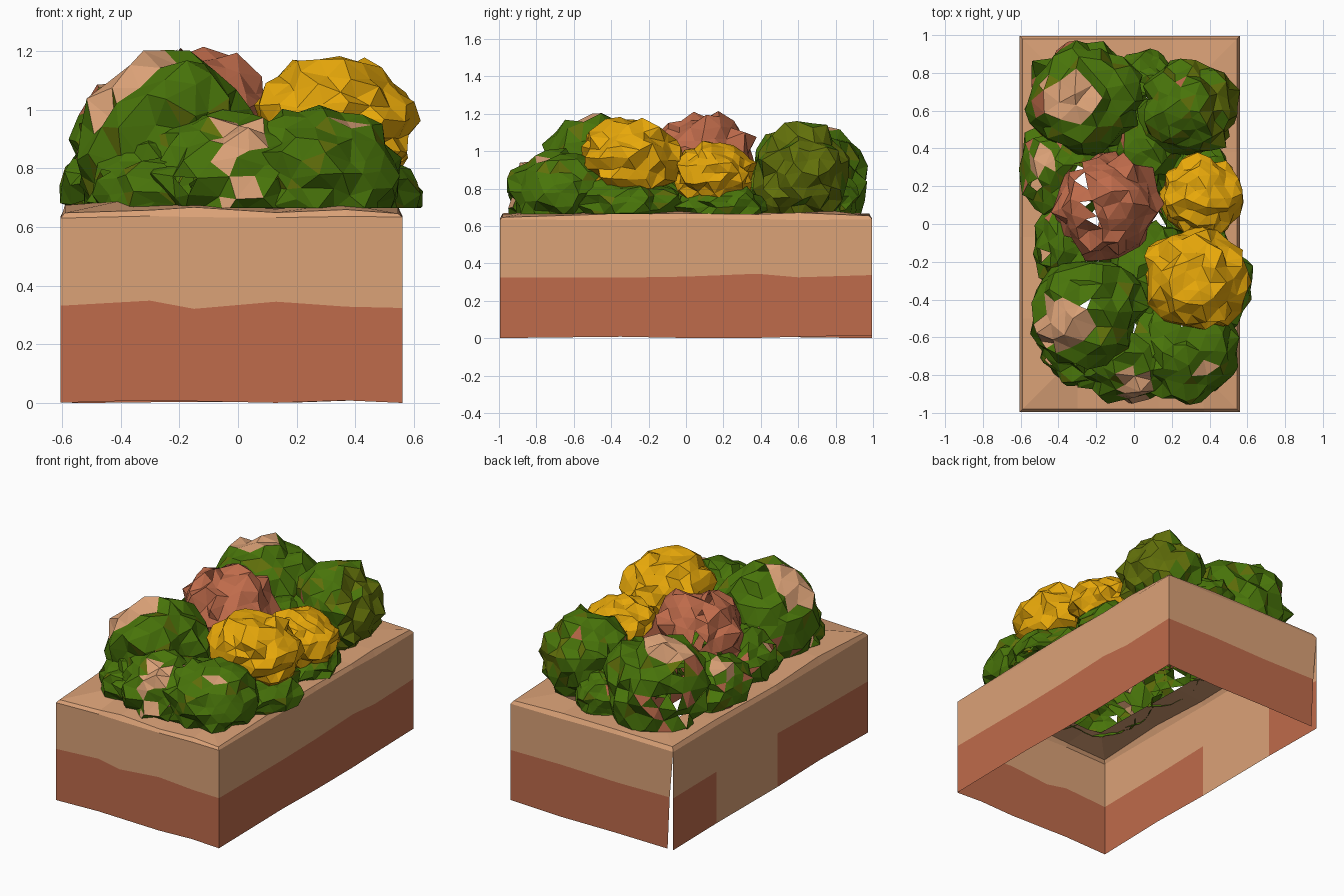
import bpy, bmesh, math, random
from mathutils import Vector

if "Cube" in bpy.data.objects:
    bpy.data.objects.remove(bpy.data.objects["Cube"])

random.seed(7)


def material(name, rgb):
    m = bpy.data.materials.new(name)
    m.diffuse_color = (*rgb, 1)
    m.use_nodes = True
    m.node_tree.nodes["Principled BSDF"].inputs["Base Color"].default_value = m.diffuse_color
    return m


TAN, CLAY, GREEN, OLIVE, YELLOW = range(5)
MATS = [
    material("tan stone", (0.71, 0.36, 0.185)),
    material("terracotta", (0.52, 0.147, 0.07)),
    material("leaf green", (0.065, 0.175, 0.003)),
    material("olive green", (0.12, 0.16, 0.003)),
    material("yellow bloom", (0.80, 0.39, 0.003)),
]


def finish(bm, name):
    me = bpy.data.meshes.new(name)
    bm.to_mesh(me)
    bm.free()
    for m in MATS:
        me.materials.append(m)
    ob = bpy.data.objects.new(name, me)
    bpy.context.collection.objects.link(ob)
    return ob


# ---- planter: thin open-bottomed walls with a rim that turns inward
X0, X1, Y = -0.605, 0.56, 0.995
path = [(X0, y) for y in (Y, 0.55, -0.07, -0.5, -Y)]
path += [(x, -Y) for x in (-0.3, -0.15, 0.13, 0.37)]
path += [(X1, y) for y in (-Y, -0.35, 0, 0.38, 0.6, Y)]
path += [(x, Y) for x in (0.2, -0.2, X0)]
rings = [0.0, 0.335, 0.635, 0.66, 0.675]    # heights
inset = [0.0, 0.0, 0.0, 0.015, 0.20]        # inward shift
gap = [0.04, 0.025, 0.0, 0.0, 0.0]          # split at the back left corner
bm = bmesh.new()
grid = []
for r, z in enumerate(rings):
    row = []
    for i, (x, y) in enumerate(path):
        px = min(max(x, X0 + inset[r]), X1 - inset[r])
        py = min(max(y, -Y + inset[r]), Y - inset[r])
        if i == len(path) - 1:
            px += gap[r]
        edge = i in (0, len(path) - 1)
        wob = 0 if edge else random.uniform(0, 0.018) if r == 0 else random.uniform(-0.015, 0.015)
        if r == 2:
            wob *= 0.5
        row.append(bm.verts.new((px, py, z + wob)))
    grid.append(row)
for r in range(len(rings) - 1):
    for i in range(len(path) - 1):
        f = bm.faces.new((grid[r][i], grid[r][i + 1], grid[r + 1][i + 1], grid[r + 1][i]))
        # lower course is terracotta, with one tan patch on the left side
        f.material_index = CLAY if r == 0 and i != 1 else TAN
bmesh.ops.remove_doubles(bm, verts=bm.verts, dist=0.0005)
finish(bm, "planter_box")

# ---- bushes: rough low-poly balls cut off at the soil line
BUSHES = [  # name, centre, radii, colour
    ("clay_flower_bush", (-0.15, 0.10, 0.93), (0.28, 0.29, 0.28), CLAY),
    ("yellow_bush_large", (0.33, -0.30, 0.96), (0.28, 0.27, 0.22), YELLOW),
    ("yellow_bush_small", (0.36, 0.15, 0.88), (0.21, 0.21, 0.17), YELLOW),
    ("green_bush_back_right", (0.29, 0.61, 0.88), (0.26, 0.26, 0.27), GREEN),
    ("green_bush_back_left", (-0.26, 0.66, 0.83), (0.31, 0.31, 0.31), GREEN),
    ("green_bush_front_left", (-0.24, -0.47, 0.84), (0.31, 0.31, 0.34), GREEN),
    ("green_bush_front_right", (0.27, -0.66, 0.78), (0.29, 0.29, 0.23), GREEN),
    ("green_bush_front_middle", (-0.04, -0.69, 0.77), (0.30, 0.26, 0.22), GREEN),
    ("green_bush_front_corner", (-0.26, -0.65, 0.72), (0.25, 0.20, 0.17), GREEN),
    ("green_bush_left", (-0.36, 0.30, 0.74), (0.24, 0.27, 0.21), GREEN),
    ("green_bush_left_low", (-0.32, -0.12, 0.72), (0.21, 0.27, 0.22), GREEN),
    ("green_bush_center", (0.07, -0.26, 0.74), (0.22, 0.27, 0.16), GREEN),
    ("green_bush_back_center", (0.05, 0.40, 0.73), (0.22, 0.27, 0.20), GREEN),
    ("green_bush_back_low", (0.05, 0.74, 0.72), (0.18, 0.18, 0.17), GREEN),
    ("green_bush_right_low", (0.36, -0.32, 0.72), (0.25, 0.28, 0.16), GREEN),
    ("green_bush_right_mid", (0.33, 0.18, 0.70), (0.22, 0.26, 0.14), GREEN),
]
# tan blossoms painted on the green bushes: x, y, radius
SPOTS = [(-0.34, 0.66, 0.13), (-0.37, -0.53, 0.14), (0.0, -0.86, 0.085),
         (0.38, -0.76, 0.05), (-0.48, 0.33, 0.07)]


def depth(p, c, rad):
    return math.sqrt(sum(((p[k] - c[k]) / rad[k]) ** 2 for k in range(3)))


for name, c, rad, col in BUSHES:
    bm = bmesh.new()
    bmesh.ops.create_icosphere(bm, subdivisions=3, radius=1)
    for v in bm.verts:
        d = v.co.normalized() * random.uniform(0.87, 1.09)
        d += Vector([random.uniform(-0.07, 0.07) for _ in range(3)])
        v.co = Vector([c[k] + d[k] * rad[k] for k in range(3)])
    geom = bm.verts[:] + bm.edges[:] + bm.faces[:]
    bmesh.ops.bisect_plane(bm, geom=geom, plane_co=(0, 0, 0.665),
                           plane_no=(0, 0, 1), clear_inner=True)
    bm.normal_update()
    drop = []
    for f in bm.faces:
        p, n = f.calc_center_median(), f.normal
        # drop faces buried in a neighbour, and a few leaves on the left
        buried = any(depth(p, o[1], o[2]) < 0.82 for o in BUSHES if o[0] != name)
        thin = p.x < -0.15 and n.x < -0.2 and random.random() < 0.05
        if buried or thin:
            drop.append(f)
        f.material_index = col
        if col == GREEN:
            if name == "green_bush_back_right" and n.x > 0.35 or random.random() < 0.07:
                f.material_index = OLIVE
            if n.x < -0.5 and p.y > -0.4 and random.random() < 0.1:
                f.material_index = CLAY
            if n.z > 0.1 and any(math.hypot(p.x - s[0], p.y - s[1]) < s[2] for s in SPOTS):
                f.material_index = TAN
    bmesh.ops.delete(bm, geom=drop, context='FACES')
    finish(bm, name)
